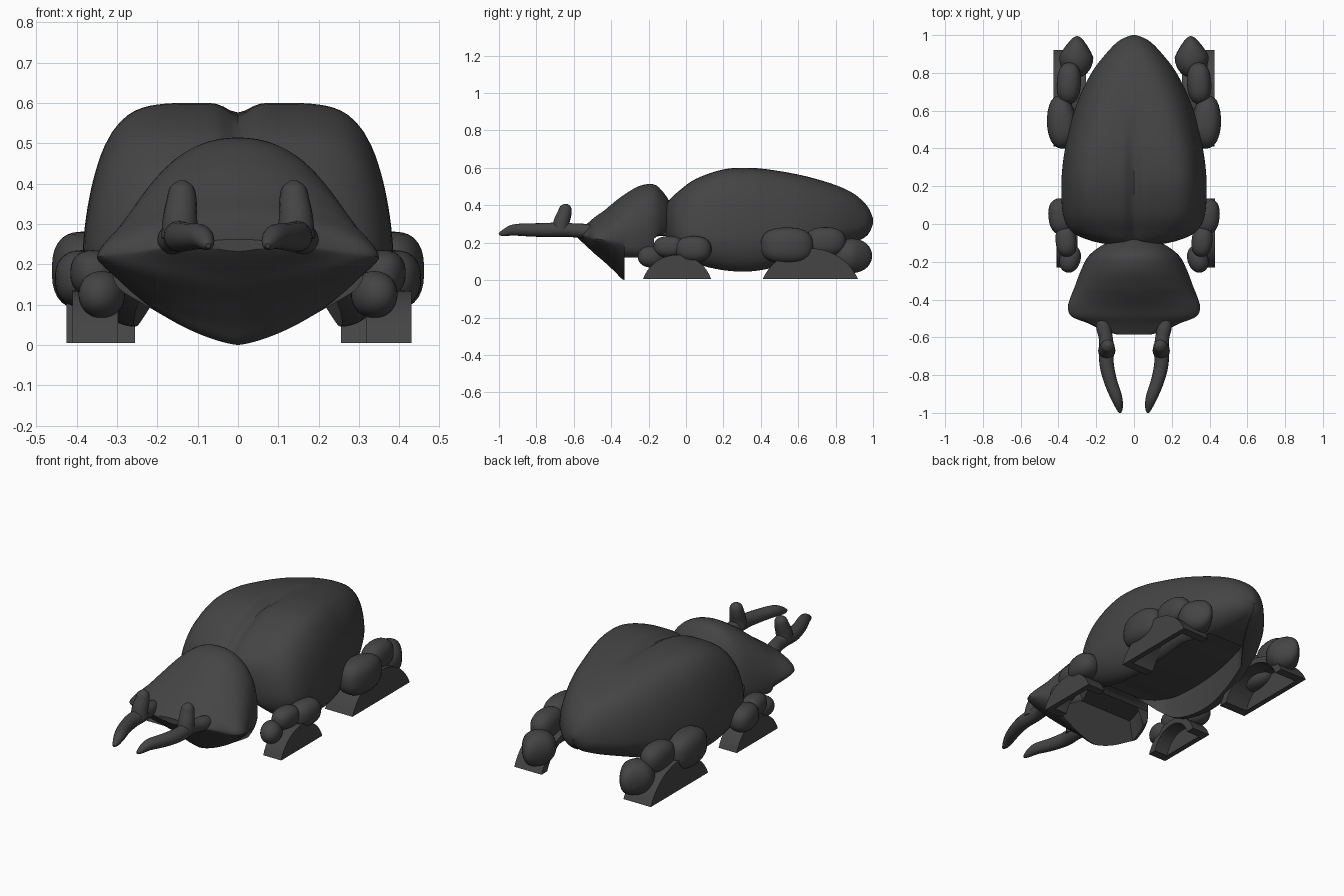
import bpy, bmesh, math
from mathutils import Vector, Matrix

if "Cube" in bpy.data.objects:
    bpy.data.objects.remove(bpy.data.objects["Cube"], do_unlink=True)

shell = bpy.data.materials.new("dark grey shell")
shell.use_nodes = True
colour = (0.058, 0.058, 0.058, 1)
shell.diffuse_color = colour
shell.node_tree.nodes["Principled BSDF"].inputs["Base Color"].default_value = colour


def finish(name, bm, angle=40):
    bmesh.ops.remove_doubles(bm, verts=bm.verts, dist=.0004)
    bmesh.ops.recalc_face_normals(bm, faces=bm.faces)
    mesh = bpy.data.meshes.new(name)
    bm.to_mesh(mesh)
    bm.free()
    mesh.materials.append(shell)
    obj = bpy.data.objects.new(name, mesh)
    bpy.context.collection.objects.link(obj)
    bpy.ops.object.select_all(action="DESELECT")
    obj.select_set(True)
    bpy.context.view_layer.objects.active = obj
    bpy.ops.object.shade_smooth_by_angle(angle=math.radians(angle))


def smooth_rows(rows, steps):
    """Catmull-Rom interpolation through rows of values."""
    out = []
    for i in range(len(rows) - 1):
        a, b, c, d = (rows[min(max(i + k, 0), len(rows) - 1)] for k in (-1, 0, 1, 2))
        for s in range(steps):
            t = s / steps
            out.append([0.5 * (2*q + (r - p)*t + (2*p - 5*q + 4*r - u)*t*t
                               + (3*q - p - 3*r + u)*t**3)
                        for p, q, r, u in zip(a, b, c, d)])
    return out + [list(rows[-1])]


def loft(bm, rings, closed=True):
    """Skin a row of rings and cap both ends; returns the vertices."""
    loops = [[bm.verts.new(p) for p in ring] for ring in rings]
    n = len(loops[0])
    for a, b in zip(loops, loops[1:]):
        for i in range(n if closed else n - 1):
            j = (i + 1) % n
            bm.faces.new((a[i], a[j], b[j], b[i]))
    bm.faces.new(loops[0])
    bm.faces.new(loops[-1])
    return loops


def quarter(p, q, steps=12):
    """Quarter of |x|^p + |z|^q = 1, from the side (1, 0) to the middle (0, 1)."""
    low = [(max(0, 1 - z ** q) ** (1 / p), z) for z in (.72 * k / steps for k in range(steps))]
    start = (1 - .72 ** q) ** (1 / p)
    xs = [start * (1 - k / steps / 1.5) for k in range(int(steps * 1.5) + 1)]
    return low + [(max(x, 0), max(0, 1 - max(x, 0) ** p) ** (1 / q)) for x in xs]


def mirrored(half, y):
    """Close a right-half outline, listed from bottom middle to top middle."""
    left = [(-x, z) for x, z in half[-2:0:-1]]
    return [Vector((x, y, z)) for x, z in half + left]


# Wing cases, hollow below: y, half width, side height, top, rim, squareness
rows = [(-.108, .14, .31, .40, .23, 2.2), (-.085, .24, .28, .435, .20, 2.5),
        (-.04, .33, .25, .475, .15, 2.8), (.05, .375, .235, .54, .09, 3.2),
        (.2, .385, .23, .592, .053, 3.5), (.35, .373, .23, .60, .047, 3.4),
        (.5, .343, .235, .583, .075, 3), (.65, .298, .25, .553, .12, 2.7),
        (.8, .225, .27, .508, .165, 2.4), (.9, .15, .285, .46, .20, 2.2),
        (.97, .08, .30, .395, .24, 2), (1, .012, .315, .33, .30, 2)]
rings = []
for y, w, side, top, rim, n in smooth_rows(rows, 4):
    recess = max(rim + .004, min(.225, side - .02)) if y < .76 else rim + .004
    inner = .68 - .5 * max(0, min(1, (y - .65) / .3))
    groove = .03 * max(0, min(1, (.6 - y) / .3))
    half = [(0, recess), (w * (inner - .03), recess), (w * (inner - .01), rim)]
    half += [(w * (inner + (1 - inner) * cx), side - (side - rim) * cz)
             for cx, cz in reversed(quarter(2, 2, 8))][:-1]
    half += [(w * cx, side + (top - side) * cz - groove * math.exp(-(w * cx / .035) ** 2))
             for cx, cz in quarter(3 * n - 4, 2.74 - .37 * n)]
    rings.append(mirrored(half, y))
bm = bmesh.new()
loft(bm, rings)
finish("wing_cases", bm)

# Head shield: y, half width, lip height, top, chin, squareness
rows = [(-.585, .09, .25, .262, .232, 2), (-.565, .16, .244, .275, .212, 1.9),
        (-.525, .245, .232, .305, .175, 1.8), (-.49, .33, .222, .335, .142, 1.7),
        (-.44, .35, .215, .37, .10, 1.7), (-.38, .333, .205, .42, .045, 1.8),
        (-.33, .313, .20, .457, 0, 1.95), (-.25, .283, .20, .503, 0, 2.05),
        (-.172, .243, .22, .512, 0, 2.15), (-.12, .18, .28, .468, 0, 2.1),
        (-.075, .10, .32, .40, 0, 2)]
rings = []
for y, w, lip, top, chin, n in smooth_rows(rows, 4):
    upper = [(w * cx, lip + (top - lip) * cz) for cx, cz in quarter(n, n)]

    def full(low, power):
        under = [(w * cx, lip - (lip - low) * cz) for cx, cz in reversed(quarter(power, power))]
        return mirrored(under[:-1] + upper, y)

    def hollow():
        """Raised ceiling between two cheeks."""
        under = [(w * cx, lip - (lip - .09) * cz) for cx, cz in reversed(quarter(3, 3))]
        under = [(x, z) if x > w * .83 else (x * .98, .235) for x, z in under]
        return mirrored(under[:-1] + upper, y)

    if y < -.3299:
        rings.append(full(chin, 1.42))
    if -.3301 < y < -.171:
        rings.append(hollow())
    if y > -.173:
        rings.append(full(min(lip - .01, .235) if lip > .24 else lip, 2))
bm = bmesh.new()
loft(bm, rings)
finish("head_shield", bm)

# Neck joining head and body
bm = bmesh.new()
bmesh.ops.create_cube(bm, size=1, matrix=Matrix.Translation((0, -.08, .31))
                      @ Matrix.Diagonal((.26, .22, .14, 1)))
finish("neck", bm)


def tube(bm, path, sides=16):
    """Round tube through rows of x, y, z, radius."""
    rows = smooth_rows(path, 5)
    pts = [Vector(r[:3]) for r in rows]
    rings = []
    for i, p in enumerate(pts):
        along = (pts[min(i + 1, len(pts) - 1)] - pts[max(i - 1, 0)]).normalized()
        u = along.cross(Vector((1, 0, 0))).normalized()
        v = along.cross(u)
        rings.append([p + rows[i][3] * (u * math.cos(a) + v * math.sin(a))
                      for a in (2 * math.pi * k / sides for k in range(sides))])
    loft(bm, rings)


def bulb(name, centre, size, turn=0, point=0, power=2.4):
    """Slightly boxy leg segment; point narrows its rear end."""
    bm = bmesh.new()
    bmesh.ops.create_uvsphere(bm, u_segments=28, v_segments=18, radius=1)
    for v in bm.verts:
        v.co /= sum(abs(c) ** power for c in v.co) ** (1 / power)
        v.co.x *= 1 - point * max(0, v.co.y)
    bm.transform(Matrix.Translation(centre) @ Matrix.Rotation(turn, 4, "Z")
                 @ Matrix.Diagonal((*size, 1)))
    finish(name, bm)


def arch(x, mid, half, height):
    """Arc of points standing on the ground."""
    radius = (half * half + height * height) / (2 * height)
    spread = math.asin(min(1, half / radius))
    angles = [spread * (k / 10 - 1) for k in range(21)]
    return [(x, mid + radius * math.sin(a), .005 + height - radius + radius * math.cos(a))
            for a in angles]


def foot(name, inner, outer, y0, y1, height):
    """Arched block, hollow from below and from the inner side."""
    mid, half, wall = (y0 + y1) / 2, (y1 - y0) / 2, .03
    plate = outer + math.copysign(wall, inner - outer)
    bm = bmesh.new()
    a, b, c, d = loft(bm, [arch(outer, mid, half, height), arch(inner, mid, half, height),
                           arch(inner, mid, half - .05, height - wall),
                           arch(plate, mid, half - .05, height - wall)], closed=False)
    for k in (0, -1):
        bm.faces.new((a[k], b[k], c[k], d[k]))
    bm.faces.new((a[0], a[-1], d[-1], d[0]))
    finish(name, bm, 30)


for label, s in (("left", 1), ("right", -1)):
    # Jaw with an upright tooth
    bm = bmesh.new()
    tube(bm, [(s * .165, -.46, .25, .03), (s * .162, -.54, .262, .038),
              (s * .15, -.60, .266, .037), (s * .145, -.66, .27, .039),
              (s * .145, -.74, .268, .038), (s * .125, -.83, .268, .035),
              (s * .092, -.92, .268, .03), (s * .077, -.975, .252, .018),
              (s * .074, -1, .246, .006)])
    tube(bm, [(s * .144, -.67, .265, .046), (s * .144, -.665, .31, .043),
              (s * .14, -.65, .355, .038), (s * .139, -.643, .39, .03),
              (s * .139, -.641, .407, .01)])
    finish(label + "_jaw", bm)

    # Rear leg
    bulb(label + "_rear_thigh", (s * .382, .54, .185), (.08, .14, .096), s * -.1, .2, 2.6)
    bulb(label + "_rear_shin", (s * .345, .745, .205), (.064, .11, .078), s * .05)
    bulb(label + "_rear_toe", (s * .305, .885, .13), (.09, .11, .092), s * .05, .5, 2.1)
    foot(label + "_rear_foot", s * .255, s * .425, .41, .92, .165)

    # Front leg
    bulb(label + "_front_thigh", (s * .387, .04, .165), (.066, .096, .07), s * -.1)
    bulb(label + "_front_shin", (s * .36, -.09, .178), (.055, .083, .057), s * -.1)
    bulb(label + "_front_toe", (s * .338, -.185, .125), (.055, .074, .058), s * .3, 0, 2.1)
    foot(label + "_front_foot", s * .308 + .01, s * .42 + .01, -.23, .135, .13)
